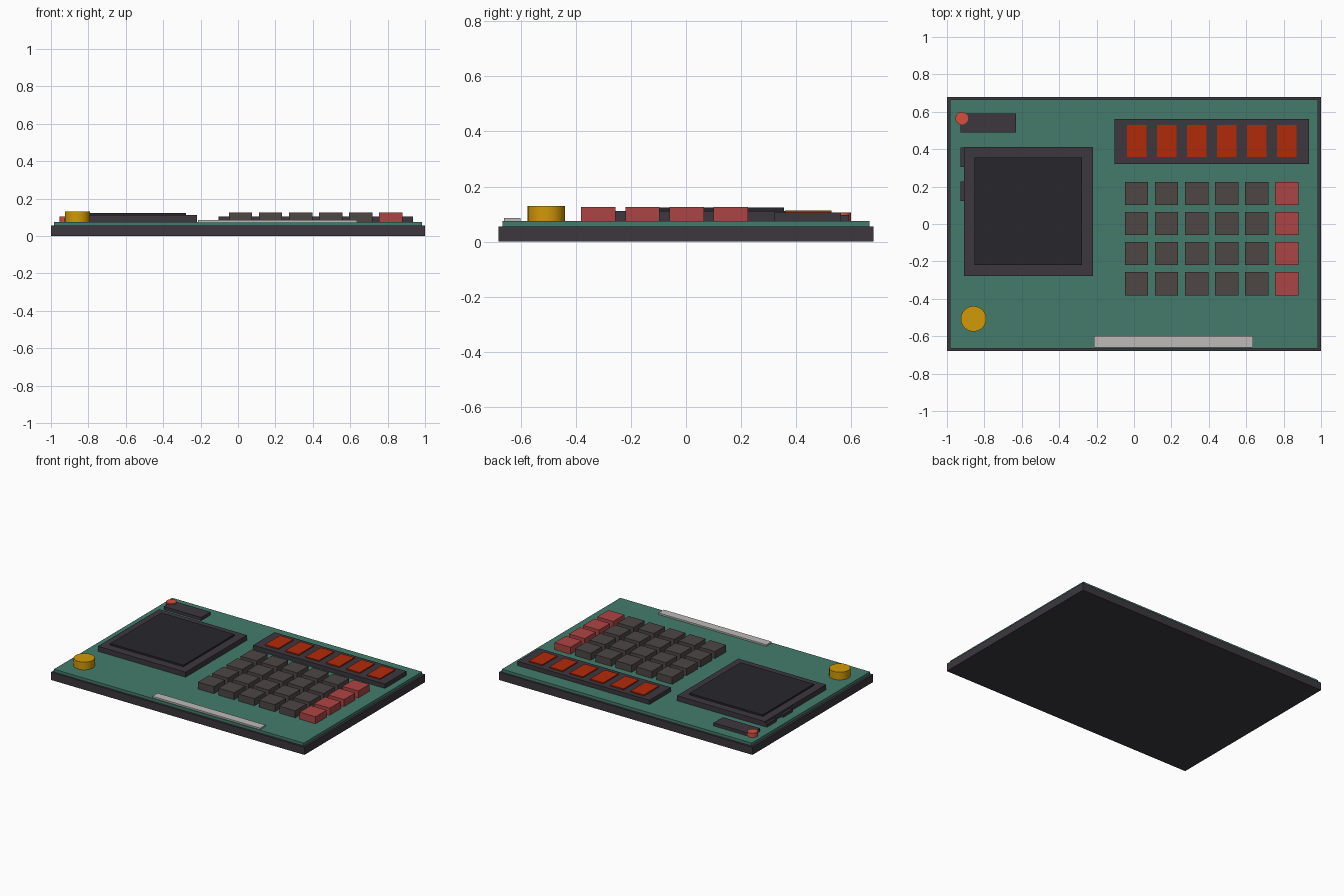
import bpy

if "Cube" in bpy.data.objects:
    bpy.data.objects.remove(bpy.data.objects["Cube"])

def srgb(r, g, b):
    return tuple((c / 255) ** 2.2 for c in (r, g, b)) + (1.0,)

def material(name, *rgb):
    m = bpy.data.materials.new(name)
    m.diffuse_color = srgb(*rgb)
    m.use_nodes = True
    m.node_tree.nodes["Principled BSDF"].inputs["Base Color"].default_value = m.diffuse_color
    return m

DARK = material("dark_plastic", 62, 58, 64)
GREEN = material("board_green", 70, 122, 107)
SCREEN = material("screen_black", 44, 43, 48)
KEY = material("key_grey", 78, 72, 71)
RED_KEY = material("key_red", 172, 70, 70)
DIGIT = material("digit_red", 176, 46, 18)
LAMP = material("lamp_red", 212, 80, 65)
BRASS = material("knob_yellow", 208, 152, 16)
PALE = material("pale_strip", 188, 186, 184)

def box(name, x, y, z, mat):
    """Box from (min, max) pairs on each axis."""
    bpy.ops.mesh.primitive_cube_add(size=1)
    ob = bpy.context.object
    ob.name = name
    ob.location = [(a + b) / 2 for a, b in (x, y, z)]
    ob.scale = [b - a for a, b in (x, y, z)]
    bpy.ops.object.transform_apply(location=False, rotation=False, scale=True)
    ob.data.materials.append(mat)
    return ob

def span(centre, size):
    return (centre - size / 2, centre + size / 2)

def disc(name, x, y, radius, z, mat):
    bpy.ops.mesh.primitive_cylinder_add(vertices=32, radius=radius, depth=z[1] - z[0],
                                        location=(x, y, sum(z) / 2))
    ob = bpy.context.object
    ob.name = name
    ob.data.materials.append(mat)
    bpy.ops.object.shade_smooth_by_angle()

TOP = 0.075   # upper surface of the circuit board
PITCH = 0.1605

# Base tray and circuit board
box("base", (-1, 1), (-0.68, 0.68), (0, 0.055), DARK)
box("circuit_board", (-0.985, 0.985), (-0.666, 0.666), (0.001, TOP), GREEN)

# Display housing with six digits
box("display_housing", (-0.105, 0.935), (0.32, 0.562), (TOP, 0.105), DARK)
for i in range(6):
    box(f"digit_{i + 1}", span(0.0145 + i * PITCH, 0.105), (0.359, 0.528), (0.10, 0.113), DIGIT)

# Keypad, last column red
for row in range(4):
    for col in range(6):
        box(f"key_{row + 1}_{col + 1}", span(0.0135 + col * PITCH, 0.125),
            span(0.163 - row * PITCH, 0.125), (TOP, 0.125), RED_KEY if col == 5 else KEY)

# Chips along the left edge, two of them mostly under the screen
for i in range(3):
    box(f"chip_{i + 1}", (-0.927, -0.632), span(0.54 - i * 0.182, 0.104), (TOP, 0.097), DARK)

# Large square screen
box("screen_frame", (-0.91, -0.218), (-0.279, 0.412), (TOP, 0.111), DARK)
box("screen_panel", (-0.854, -0.277), (-0.22, 0.356), (0.105, 0.123), SCREEN)

# Lamp, knob and edge strip
disc("indicator_lamp", -0.921, 0.565, 0.034, (TOP, 0.105), LAMP)
disc("knob", -0.858, -0.507, 0.068, (TOP, 0.13), BRASS)
box("edge_strip", (-0.214, 0.637), (-0.66, -0.60), (TOP, 0.086), PALE)
